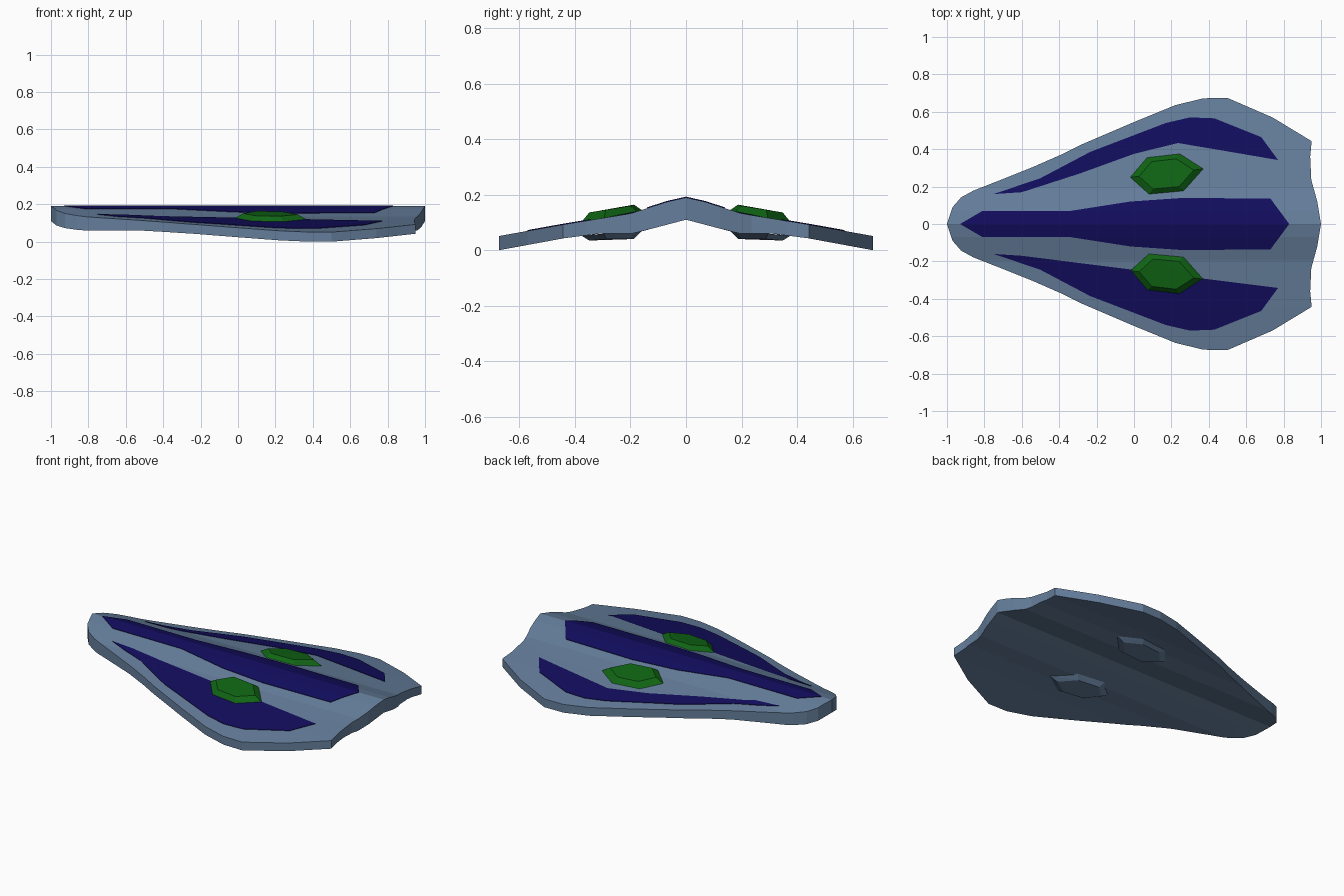
import bpy, bmesh

if "Cube" in bpy.data.objects:
    bpy.data.objects.remove(bpy.data.objects["Cube"])


def material(name, rgb):
    m = bpy.data.materials.new(name)
    m.diffuse_color = (*rgb, 1)
    m.use_nodes = True
    m.node_tree.nodes["Principled BSDF"].inputs["Base Color"].default_value = m.diffuse_color
    return m


STEEL = material("steel_blue", (0.13, 0.21, 0.33))
NAVY = material("navy", (0.006, 0.004, 0.11))
GREEN = material("green", (0.005, 0.13, 0.007))

# Folded cross-section as (distance from centre line, height)
TOP = [(0, 0.19), (0.07, 0.174), (0.2, 0.132), (0.44, 0.093), (0.68, 0.05)]
BOTTOM = [(0, 0.11), (0.19, 0.06), (0.31, 0.06), (0.44, 0.043), (0.674, 0.0)]
FOLDS = [0, 0.07, 0.195, 0.31, 0.44]


def height(profile, y):
    y = abs(y)
    for (a, za), (b, zb) in zip(profile, profile[1:]):
        if y <= b + 1e-6:
            return za + (zb - za) * (y - a) / (b - a)
    return profile[-1][1]


def finish(bm, name, mat):
    bmesh.ops.recalc_face_normals(bm, faces=bm.faces)
    me = bpy.data.meshes.new(name)
    bm.to_mesh(me)
    bm.free()
    ob = bpy.data.objects.new(name, me)
    bpy.context.collection.objects.link(ob)
    me.materials.append(mat)
    return ob


def draped_panel(name, outline, upper, lower, mat):
    """Flat outline cut along the folds, draped and thickened."""
    bm = bmesh.new()
    bm.faces.new([bm.verts.new((x, y, 0)) for x, y in outline])
    bmesh.ops.triangulate(bm, faces=bm.faces[:])
    for y in sorted({s * f for f in FOLDS for s in (-1, 1)}):
        bmesh.ops.bisect_plane(bm, geom=bm.verts[:] + bm.edges[:] + bm.faces[:],
                               dist=1e-5, plane_co=(0, y, 0), plane_no=(0, 1, 0))
    old = bm.verts[:]
    ext = bmesh.ops.extrude_face_region(bm, geom=bm.faces[:], use_keep_orig=True)
    for v in old:
        v.co.z = upper(v.co.y)
    for v in ext["geom"]:
        if isinstance(v, bmesh.types.BMVert):
            v.co.z = lower(v.co.y)
    return finish(bm, name, mat)


def faceted_stone(name, outline, profile, rise, mat):
    """Hexagonal bump with a smaller flat cap."""
    bm = bmesh.new()
    cx = sum(p[0] for p in outline) / len(outline)
    cy = sum(p[1] for p in outline) / len(outline)
    for x, y in outline:
        bm.verts.new((x, y, height(profile, y)))
        xi, yi = cx + (x - cx) * 0.75, cy + (y - cy) * 0.75
        bm.verts.new((xi, yi, height(profile, yi) + rise))
    bmesh.ops.convex_hull(bm, input=bm.verts[:])
    return finish(bm, name, mat)


def both_sides(half):
    return half + [(x, -y) for x, y in reversed(half[1:-1])]


# Main folded body
body = both_sides([(-1, 0), (-0.97, 0.09), (-0.925, 0.142), (-0.86, 0.178), (-0.74, 0.225),
                   (-0.54, 0.305), (-0.38, 0.375), (-0.28, 0.425), (0, 0.545), (0.22, 0.635),
                   (0.37, 0.672), (0.5, 0.674), (0.74, 0.57), (0.95, 0.443), (0.942, 0.36),
                   (0.948, 0.235), (0.98, 0.12), (1, 0)])
draped_panel("body", body, lambda y: height(TOP, y), lambda y: height(BOTTOM, y), STEEL)

# Inlaid stripes sit just proud of the top
stripe_top = lambda y: height(TOP, y) + 0.003
stripe_low = lambda y: height(TOP, y) - 0.01
centre = both_sides([(-0.93, 0), (-0.81, 0.07), (-0.34, 0.07), (-0.02, 0.12), (0.27, 0.14),
                     (0.73, 0.135), (0.83, 0)])
draped_panel("centre_stripe", centre, stripe_top, stripe_low, NAVY)

side = [(-0.75, 0.16), (-0.5, 0.245), (-0.235, 0.385), (0.17, 0.54), (0.3, 0.57),
        (0.43, 0.565), (0.68, 0.465), (0.77, 0.342), (0.49, 0.39), (0.235, 0.433),
        (0, 0.375), (-0.29, 0.27), (-0.6, 0.17)]
hexagon = [(-0.02, 0.25), (0.07, 0.355), (0.245, 0.375), (0.37, 0.295), (0.265, 0.177),
           (0.08, 0.16)]

# Mirrored stripes, stones and underside bumps
for s, label in ((1, "left"), (-1, "right")):
    flip = lambda pts: [(x, s * y) for x, y in pts]
    draped_panel(label + "_stripe", flip(side), stripe_top, stripe_low, NAVY)
    faceted_stone(label + "_stone", flip(hexagon), TOP, 0.028, GREEN)
    faceted_stone(label + "_underside_bump", flip(hexagon), BOTTOM, -0.02, STEEL)
